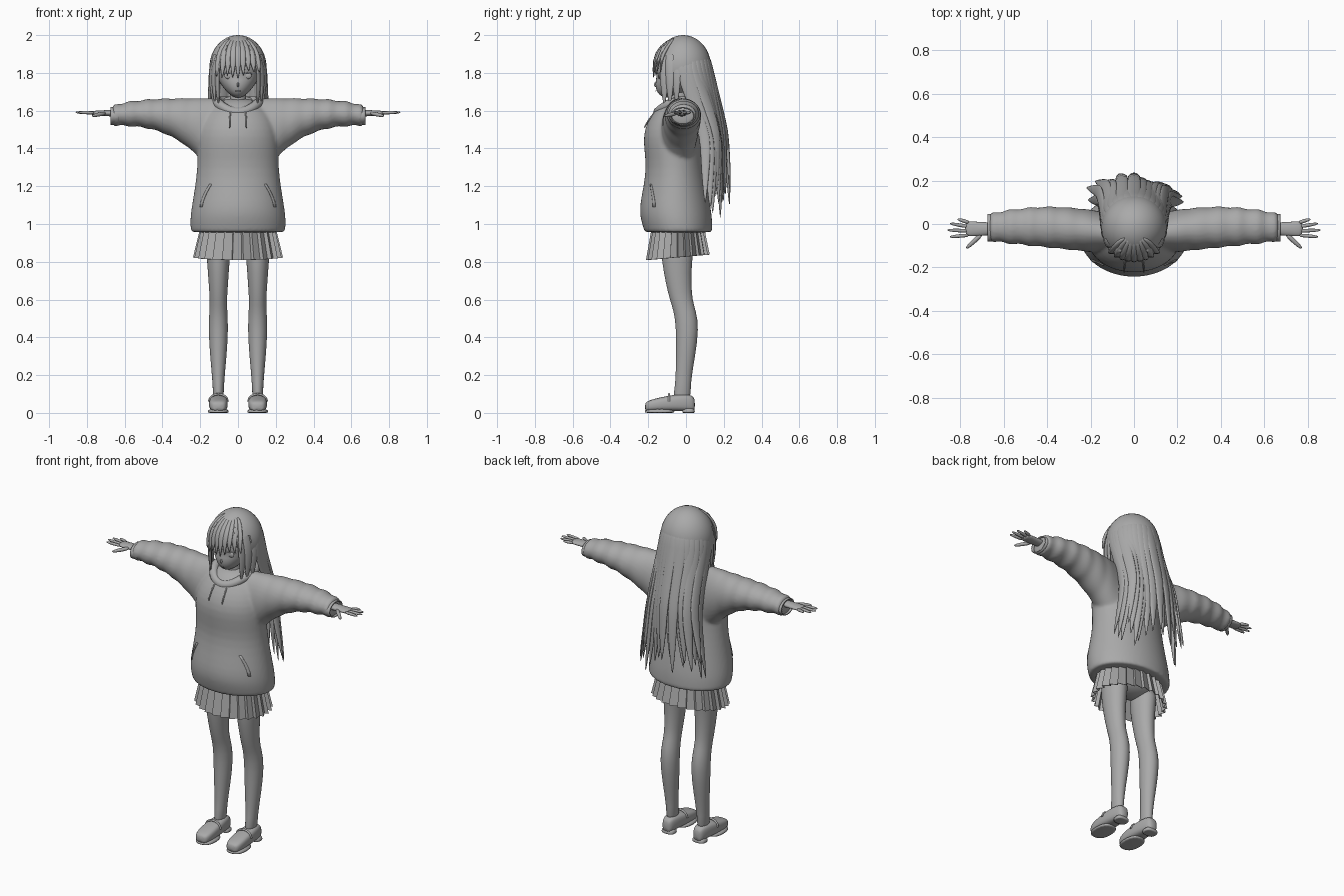
import bpy, bmesh, math, random
from mathutils import Vector

random.seed(4)
if "Cube" in bpy.data.objects:
    bpy.data.objects.remove(bpy.data.objects["Cube"])

grey = bpy.data.materials.new("plain grey")
grey.use_nodes = True
grey.diffuse_color = (0.4, 0.4, 0.4, 1)
grey.node_tree.nodes["Principled BSDF"].inputs["Base Color"].default_value = grey.diffuse_color


def finish(name, bm, level=1, smooth=True):
    bmesh.ops.recalc_face_normals(bm, faces=bm.faces)
    mesh = bpy.data.meshes.new(name)
    bm.to_mesh(mesh)
    bm.free()
    for face in mesh.polygons:
        face.use_smooth = smooth
    mesh.materials.append(grey)
    obj = bpy.data.objects.new(name, mesh)
    bpy.context.collection.objects.link(obj)
    if level:
        rounding = obj.modifiers.new("round", "SUBSURF")
        rounding.levels = rounding.render_levels = level
    return obj


def bridge(bm, loops, closed=True):
    """Join neighbouring rows of vertices with quads."""
    for low, high in zip(loops, loops[1:]):
        for i in range(len(low) if closed else len(low) - 1):
            j = (i + 1) % len(low)
            bm.faces.new((low[i], low[j], high[j], high[i]))


def add_loft(bm, rings, sides=16, power=1, caps=True):
    """Skin through rings given as (centre, half axis, half axis)."""
    def squared(value):
        return math.copysign(abs(value) ** power, value)
    angles = [math.tau * i / sides for i in range(sides)]
    loops = [[bm.verts.new(Vector(centre) + Vector(u) * squared(math.cos(a)) + Vector(v) * squared(math.sin(a)))
              for a in angles] for centre, u, v in rings]
    bridge(bm, loops)
    if caps:
        bm.faces.new(loops[0])
        bm.faces.new(loops[-1])


def loft(name, rings, sides=16, power=1, caps=True):
    bm = bmesh.new()
    add_loft(bm, rings, sides, power, caps)
    return finish(name, bm)


def level_ring(x, z, width, front, back):
    return (x, (front + back) / 2, z), (width, 0, 0), (0, (back - front) / 2, 0)


def side_ring(x, low, high, front, back):
    return (x, (front + back) / 2, (low + high) / 2), (0, (back - front) / 2, 0), (0, 0, (high - low) / 2)


def ball_mesh(centre, size):
    bm = bmesh.new()
    bmesh.ops.create_uvsphere(bm, u_segments=32, v_segments=24, radius=1)
    bmesh.ops.scale(bm, vec=size, verts=bm.verts)
    bmesh.ops.translate(bm, vec=centre, verts=bm.verts)
    return bm


def ball(name, centre, size):
    return finish(name, ball_mesh(centre, size), 0)


def add_strand(bm, points, across, widths, thick=0.01):
    """Flat tapering lock whose width lies along one direction."""
    points, across, rings = [Vector(p) for p in points], Vector(across).normalized(), []
    for i, (point, width) in enumerate(zip(points, widths)):
        along = points[min(i + 1, len(points) - 1)] - points[max(i - 1, 0)]
        rings.append((point, across * width, along.cross(across).normalized() * min(thick, width)))
    add_loft(bm, rings, 8)


def tube(name, points, radius, closed=False):
    curve = bpy.data.curves.new(name, "CURVE")
    curve.dimensions = "3D"
    curve.bevel_depth, curve.bevel_resolution, curve.use_fill_caps = radius, 3, True
    spline = curve.splines.new("NURBS")
    spline.points.add(len(points) - 1)
    for target, point in zip(spline.points, points):
        target.co = (*point, 1)
    spline.use_cyclic_u, spline.use_endpoint_u, spline.order_u = closed, not closed, 3
    curve.materials.append(grey)
    bpy.context.collection.objects.link(bpy.data.objects.new(name, curve))


def sleeve_ring(side, t):
    """Sleeve section from the chest (t = 0) to the wrist (t = 1), with folds near the wrist."""
    fold = 0.011 * t * math.sin(40 * t)
    return side_ring(side * (0.1 + 0.57 * t), 1.52 - 0.3 * (1 - t) ** 2.8 - fold, 1.667 - 0.04 * t ** 4 + fold,
                     -0.08 - 0.06 * (1 - t) - fold, 0.05 + 0.03 * math.sin(math.pi * t) + fold)


# Hoodie: torso and both sleeves fused into one soft surface
torso = [(0.955, 0.25, -0.22, 0.14), (0.96, 0.25, -0.22, 0.14), (1.02, 0.255, -0.24, 0.14),
         (1.1, 0.245, -0.25, 0.13), (1.3, 0.21, -0.2, 0.09), (1.47, 0.22, -0.24, 0.08),
         (1.6, 0.18, -0.175, 0.08), (1.67, 0.08, -0.1, 0.05)]
bm = bmesh.new()
add_loft(bm, [level_ring(0, *row) for row in torso], 32)
for side in (1, -1):
    add_loft(bm, [sleeve_ring(side, i / 18) for i in range(19)], 24)
hoodie = finish("hoodie", bm, 2)
fuse = hoodie.modifiers.new("fuse", "REMESH")
fuse.mode, fuse.voxel_size, fuse.use_smooth_shade = "VOXEL", 0.01, True
soften = hoodie.modifiers.new("soften", "SMOOTH")
soften.factor, soften.iterations = 0.5, 3

# Hood folded around the neck
turns = [math.tau * i / 16 for i in range(16)]
tube("hood_rim", [(0.118 * math.sin(a), -0.03 - 0.12 * math.cos(a), 1.65 - 0.06 * max(0, math.cos(a)) ** 2)
                  for a in turns], 0.026, True)
ball("hood_back", (0, 0.05, 1.6), (0.13, 0.07, 0.08))

# Slanted pocket openings draped over the belly
for side, label in ((1, "left_"), (-1, "right_")):
    bm = bmesh.new()
    rows = []
    for k in range(6):
        edge = 0.2 - 0.05 * (k / 5) ** 1.5
        rows.append([bm.verts.new((side * (edge - inset), -0.4, 1.09 + 0.024 * k)) for inset in (0, 0.006, 0.012)])
    bridge(bm, rows, False)
    pocket = finish(label + "pocket_edge", bm, 0)
    drape = pocket.modifiers.new("drape", "SHRINKWRAP")
    drape.target, drape.wrap_method, drape.wrap_mode = hoodie, "PROJECT", "ABOVE_SURFACE"
    drape.use_project_y, drape.offset = True, 0.001
    cloth = pocket.modifiers.new("cloth", "SOLIDIFY")
    cloth.thickness, cloth.offset = 0.006, 0

# Pleated skirt over the hips
bm = bmesh.new()
rows, pleats = [], 26
for t in (0, 0.5, 1):
    row = []
    for i in range(pleats):
        for shift, scale in ((0, 1), (0.88, 0.9)):
            a = math.tau * (i + shift) / pleats
            row.append(bm.verts.new(((0.2 + 0.038 * t) * scale * math.cos(a),
                                     (0.14 + 0.03 * t) * scale * math.sin(a) - 0.043,
                                     0.98 - 0.17 * t + 0.014 * t * (math.sin(a) + 1))))
    rows.append(row)
bridge(bm, rows)
finish("pleated_skirt", bm, 0, False).modifiers.new("cloth", "SOLIDIFY").thickness = 0.004
ball("hips", (0, -0.04, 0.94), (0.16, 0.1, 0.08))


def shoe_ring(x, step, steps=9):
    """Shoe section from the rounded toe to the higher heel."""
    a = math.pi * (step + 0.5) / steps
    t, bulge = (1 - math.cos(a)) / 2, math.sin(a) ** 0.4
    low, high = 0.01, 0.035 + (0.035 + 0.045 * t) * bulge
    return (x, 0.27 * t - 0.22, (low + high) / 2), ((0.057 - 0.014 * t) * bulge, 0, 0), (0, 0, (high - low) / 2)


def finger(name, start, reach, radius):
    start, reach = Vector(start), Vector(reach)
    across = reach.cross((0, 0, 1)).normalized()
    loft(name, [(start + reach * t, across * radius * k, (0, 0, radius * k))
                for t, k in ((0, 1), (0.5, 1), (0.85, 0.8), (1, 0.3))], 8)


# Legs, shoes, cuffs, hands and drawstrings on both sides
leg = [(0.95, 0.075, -0.14, 0.06), (0.8, 0.06, -0.13, 0.03), (0.68, 0.052, -0.107, 0.03),
       (0.6, 0.046, -0.087, 0.034), (0.54, 0.048, -0.066, 0.054), (0.45, 0.054, -0.053, 0.07),
       (0.3, 0.045, -0.055, 0.05), (0.15, 0.029, -0.054, 0.022), (0.05, 0.03, -0.08, 0.03)]
for side, label in ((1, "left_"), (-1, "right_")):
    foot = side * 0.104
    loft(label + "leg", [level_ring(foot, *row) for row in leg])
    loft(label + "shoe", [shoe_ring(foot, i) for i in range(9)], 16, 0.65)
    loft(label + "heel", [level_ring(foot, z, 0.042, -0.02, 0.047) for z in (0, 0.002, 0.03)], 16, 0.7)
    loft(label + "sole", [level_ring(foot, z, 0.056, -0.22, -0.06) for z in (0, 0.002, 0.024)], 16, 0.8)
    tube(label + "shoe_strap", [(foot + 0.05 * math.cos(a), -0.09, 0.06 + 0.04 * math.sin(a))
                                for a in turns[:9]], 0.006)
    cuff = loft(label + "cuff", [side_ring(side * x, 1.524, 1.62, -0.082, 0.047) for x in (0.63, 0.65, 0.675)],
                20, caps=False)
    cuff.modifiers.new("cloth", "SOLIDIFY").thickness = 0.006
    loft(label + "palm", [side_ring(side * (0.6 + 0.18 * t), 1.565 + 0.01 * t, 1.609 - 0.01 * t,
                                    -0.05 - 0.01 * t, 0.005 + 0.01 * t) for t in (0, 0.5, 0.8, 1)], 12)
    for i in range(4):
        length = 0.104 - 0.012 * (i - 2) ** 2
        finger(f"{label}finger_{i + 1}", (side * 0.757, 0.006 - 0.019 * i, 1.588),
               (side * length, length * (0.3 - 0.13 * i), 0.003), 0.0095)
    finger(label + "thumb", (side * 0.7, -0.045, 1.587), (side * 0.073, -0.068, -0.015), 0.012)
    tube(label + "drawstring", [(side * 0.04, -0.165, 1.59), (side * 0.045, -0.196, 1.56), (side * 0.045, -0.22, 1.51)], 0.004)
    ball(label + "eye", (side * 0.05, -0.141, 1.785), (0.022, 0.008, 0.017))
    tube(label + "upper_lash", [(side * 0.025, -0.157, 1.795), (side * 0.05, -0.151, 1.807),
                                (side * 0.076, -0.13, 1.793)], 0.003)

# Head narrowing forward into the chin, with nose, mouth and neck
bm = ball_mesh((0, -0.035, 1.82), (0.118, 0.125, 0.152))
for vert in bm.verts:
    drop = max(0, 1.78 - vert.co.z)
    vert.co.x *= 1 - 2.5 * drop
    vert.co.y -= 0.5 * drop
finish("head", bm, 0)
ball("nose", (0, -0.16, 1.738), (0.006, 0.01, 0.012))
tube("mouth", [(-0.014, -0.158, 1.705), (0, -0.162, 1.703), (0.014, -0.158, 1.705)], 0.002)
loft("neck", [level_ring(0, z, 0.045, -0.09, 0.01) for z in (1.56, 1.64, 1.74)])

# Hair cap with the face opening cut away
bm = ball_mesh((0, -0.015, 1.83), (0.151, 0.148, 0.17))
gone = []
for face in bm.faces:
    middle = face.calc_center_median()
    if middle.z < 1.75 or (middle.z < 1.9 and middle.y < -0.075):
        gone.append(face)
bmesh.ops.delete(bm, geom=gone, context="FACES")
finish("hair_cap", bm, 0)

# Fringe and face-framing locks
bm = bmesh.new()
for i in range(-4, 5):
    x = 0.026 * i
    back = 3.5 * x * x
    add_strand(bm, [(x * 0.4, -0.06, 1.985), (x * 0.8, back - 0.137, 1.94), (x, back - 0.172, 1.87),
                    (x * 1.1, back - 0.172, random.uniform(1.76, 1.81))], (1, 0, 0), (0.012, 0.02, 0.021, 0.002))
for side in (1, -1):
    for y, x in ((-0.115, 0.108), (-0.085, 0.126), (-0.05, 0.137)):
        add_strand(bm, [(side * x * k, y, z) for k, z in ((0.5, 1.95), (0.93, 1.89), (1.05, 1.78), (1, 1.7), (0.94, 1.62))],
                   (side * 0.4, 1, 0), (0.02, 0.03, 0.028, 0.02, 0.002))
finish("front_hair", bm)

# Long back hair: overlapping locks that hang behind the shoulders
bm = bmesh.new()
locks = 19
for i in range(locks):
    a = math.radians(192 * i / (locks - 1) - 96)
    across, behind = math.sin(a), math.cos(a)
    end, flare, puff = random.uniform(1.02, 1.17), random.uniform(0.04, 0.09), random.uniform(-0.03, 0.02)
    path, widths = [], []
    for lift in (1.1, 0.5):
        reach = 0.15 * math.cos(lift)
        path.append((reach * across, reach * behind - 0.015, 1.82 + 0.165 * math.sin(lift)))
        widths.append(0.032 * math.cos(lift))
    for k in range(7):
        t = k / 6
        settle = min(1, 2 * t)
        path.append((across * (0.147 + flare * t * t),
                     0.13 * settle - 0.015 + behind * (0.15 - 0.065 * settle) + (0.02 + puff) * t,
                     1.82 + (end - 1.82) * t))
        widths.append(0.002 + 0.032 * (1 - t ** 4))
    add_strand(bm, path, (behind, -0.8 * across, 0), widths)
finish("back_hair", bm)
